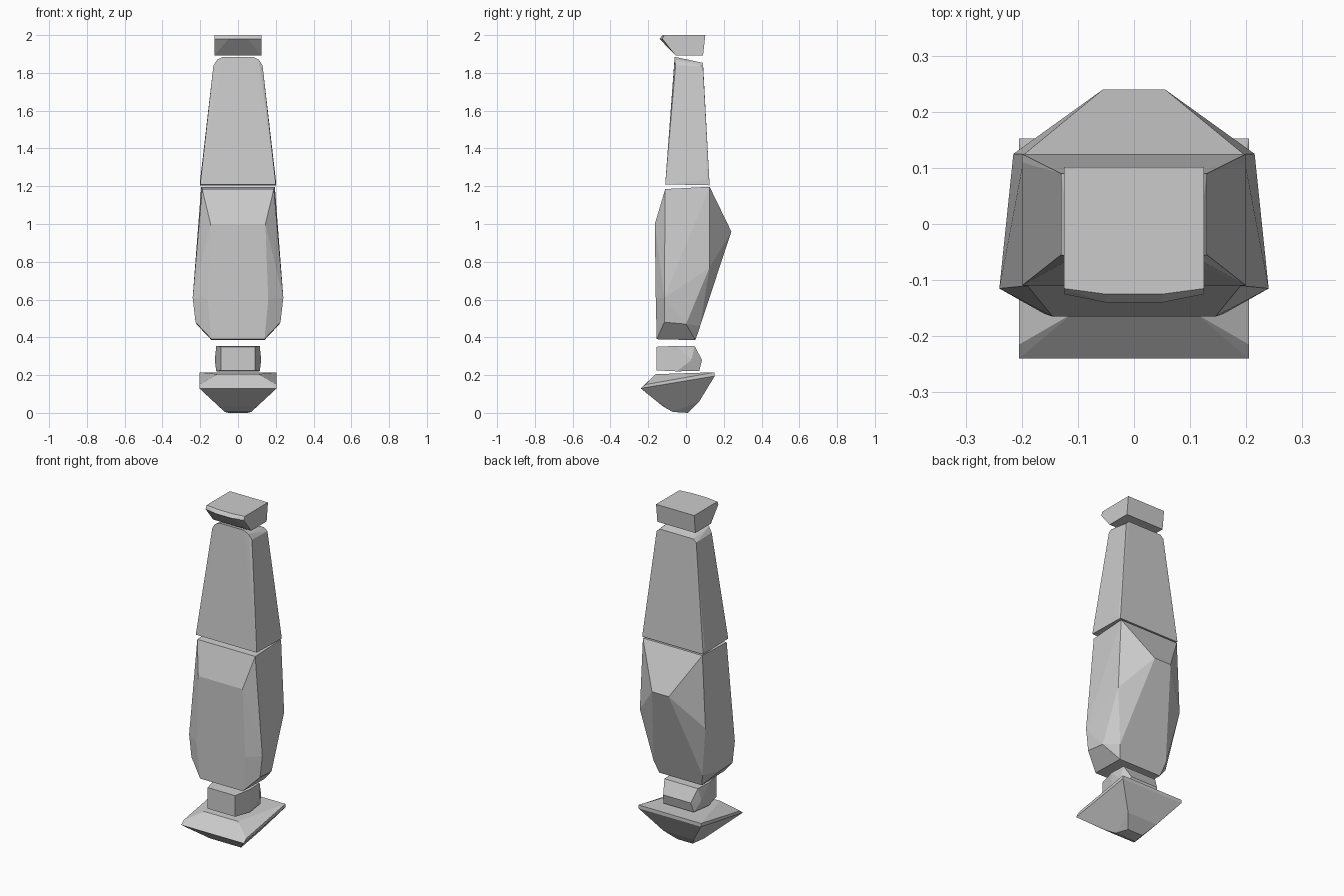
import bpy, bmesh

def faceted_part(name, half_points):
    """Convex flat-faced solid from one half of its corners, mirrored in x."""
    bm = bmesh.new()
    for x, y, z in half_points:
        bm.verts.new((x, y, z))
        bm.verts.new((-x, y, z))
    hull = bmesh.ops.convex_hull(bm, input=bm.verts[:])
    loose = [v for v in bm.verts if not v.link_faces]
    bmesh.ops.delete(bm, geom=loose, context='VERTS')
    bmesh.ops.dissolve_limit(bm, angle_limit=0.02, verts=bm.verts[:], edges=bm.edges[:])
    bmesh.ops.recalc_face_normals(bm, faces=bm.faces[:])
    mesh = bpy.data.meshes.new(name)
    bm.to_mesh(mesh)
    bm.free()
    obj = bpy.data.objects.new(name, mesh)
    bpy.context.collection.objects.link(obj)
    return obj

# Foot: wide sloping rim over a rounded, tapered sole
faceted_part("foot", [
    (.205, -.24, .13), (.205, -.215, .15), (.11, -.16, .205),
    (.205, .152, .195), (.205, .152, .215),
    (.10, -.12, .033), (.07, -.07, .005), (.05, .01, 0), (.10, .07, .06)])

# Ankle block
faceted_part("ankle", [
    (.09, -.155, .225), (.09, -.155, .35), (.11, .045, .355),
    (.115, -.05, .355), (.123, .03, .28), (.115, -.05, .22),
    (.09, .085, .28), (.10, .07, .222)])

# Shin: flat front plate, flared sides and pointed calf
faceted_part("shin", [
    (.19, -.11, 1.185), (.195, .125, 1.197),
    (.145, -.165, 1.0), (.16, -.16, .6), (.14, -.155, .39),
    (.24, -.115, .61), (.225, -.115, .48), (.22, 0, .47),
    (.215, .125, .77), (.055, .24, .96),
    (.14, .05, .385), (.16, .075, .46)])

# Thigh: tapered box with chamfered top
faceted_part("thigh", [
    (.20, -.11, 1.21), (.20, .11, 1.235), (.20, .125, 1.205),
    (.13, -.055, 1.84), (.13, .09, 1.835),
    (.11, .09, 1.853), (.08, -.06, 1.885), (.11, -.06, 1.87)])

# Hip cap: flat top, narrow undercut base
faceted_part("hip_cap", [
    (.125, .102, 2), (.125, -.115, 2), (.05, -.125, 2),
    (.05, -.14, 1.98), (.125, -.125, 1.98),
    (.125, -.055, 1.892), (.125, .09, 1.892)])
